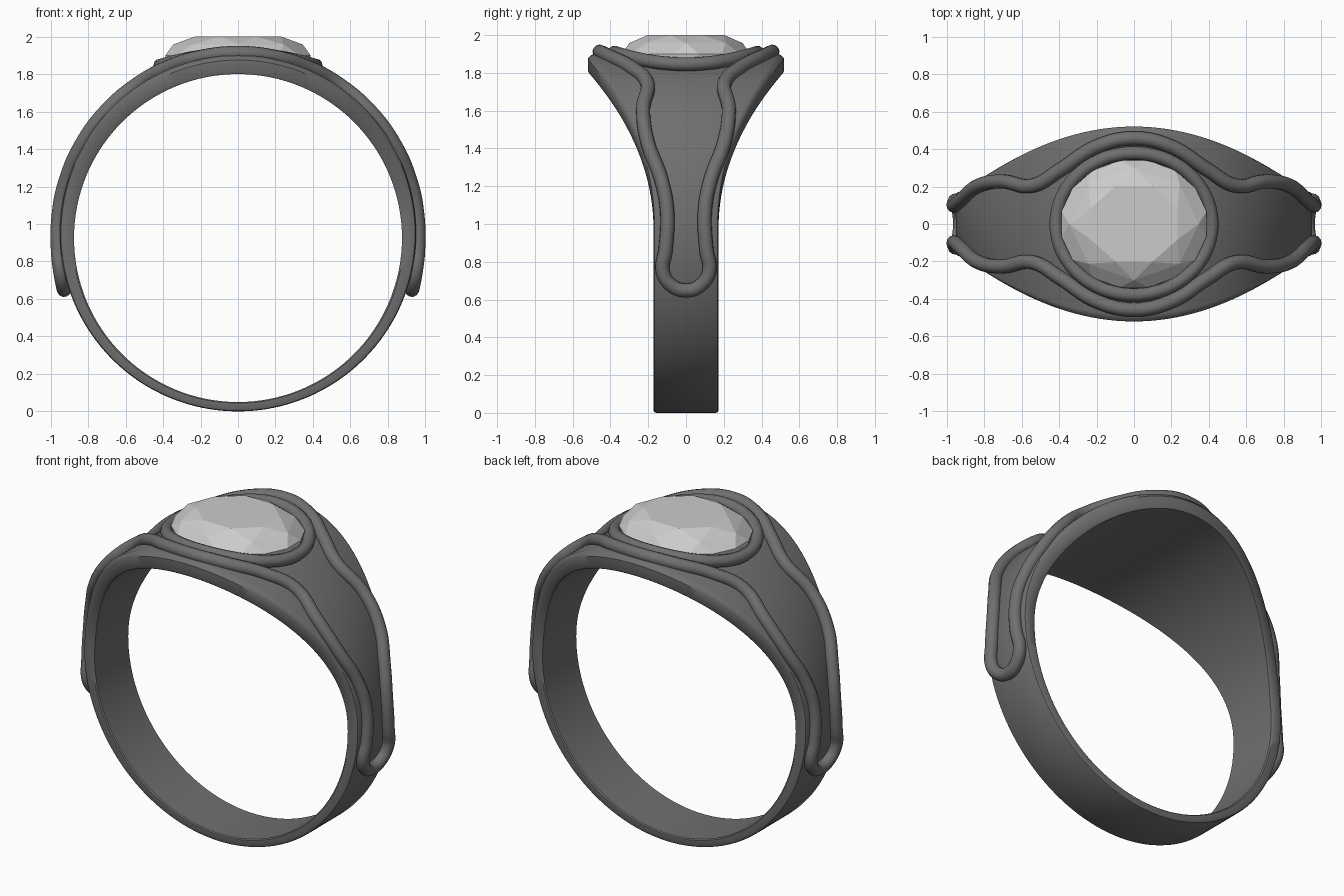
import bpy, bmesh
from math import sin, cos, pi, radians, sqrt

if "Cube" in bpy.data.objects:
    bpy.data.objects.remove(bpy.data.objects["Cube"])


def mesh_object(name, bm, smooth=True):
    bmesh.ops.recalc_face_normals(bm, faces=bm.faces[:])
    me = bpy.data.meshes.new(name)
    bm.to_mesh(me)
    bm.free()
    ob = bpy.data.objects.new(name, me)
    bpy.context.collection.objects.link(ob)
    if smooth:
        bpy.ops.object.select_all(action='DESELECT')
        ob.select_set(True)
        bpy.context.view_layer.objects.active = ob
        bpy.ops.object.shade_smooth_by_angle(angle=radians(35))
    return ob


def tube(name, points, radius, res):
    """Closed round wire through the given points, converted to a mesh."""
    cu = bpy.data.curves.new(name, 'CURVE')
    cu.dimensions = '3D'
    cu.bevel_depth = radius
    cu.bevel_resolution = 4
    cu.resolution_u = res
    sp = cu.splines.new('BEZIER')
    sp.bezier_points.add(len(points) - 1)
    for bp, p in zip(sp.bezier_points, points):
        bp.co = p
        bp.handle_left_type = bp.handle_right_type = 'AUTO'
    sp.use_cyclic_u = True
    ob = bpy.data.objects.new(name, cu)
    bpy.context.collection.objects.link(ob)
    bpy.ops.object.select_all(action='DESELECT')
    ob.select_set(True)
    bpy.context.view_layer.objects.active = ob
    bpy.ops.object.convert(target='MESH')
    bpy.ops.object.shade_smooth()
    return ob


# Band: chamfered section swept round the finger, widening towards the top
def half_width(t):
    t = abs(t)
    lim = radians(87)
    return 0.172 + (0.348 * cos(t / lim * pi / 2) ** 2 if t < lim else 0)


bm = bmesh.new()
loops = []
N = 128
for i in range(N):
    t = -pi + 2 * pi * i / N
    w = half_width(t)
    inner = (0.875 * sin(t), 0.925 + 0.875 * cos(t))
    outer = (0.95 * sin(t), 0.95 + 0.95 * cos(t))
    flare = 0.02 * (w - 0.172) / 0.348
    section = [(w - 0.006, 0), (w, 0.12), (w, 0.75),
               (w - 0.005 - flare / 2, 0.93), (w - 0.014 - flare, 1)]
    section += [(-y, f) for y, f in reversed(section)]
    loops.append([bm.verts.new((inner[0] + (outer[0] - inner[0]) * f, y,
                                inner[1] + (outer[1] - inner[1]) * f))
                  for y, f in section])
for a, b in zip(loops, loops[1:] + loops[:1]):
    for j in range(len(a)):
        k = (j + 1) % len(a)
        bm.faces.new((a[j], a[k], b[k], b[j]))
mesh_object("band", bm)

# Wavy wire trim: one quadrant as (angle from top, y, distance from centre)
quad = [(0, .457, .962), (12, .412, .962), (24, .29, .962), (34, .205, .962),
        (47, .227, .962), (60, .203, .962), (73, .13, .962), (83, .10, .962),
        (95, .108, .965), (102, .123, .97), (106.5, .075, .975), (108, 0, .976)]
right = quad + [(a, -y, r) for a, y, r in quad[-2::-1]]
path = right + [(-a, y, r) for a, y, r in right[-2:0:-1]]
tube("wire_trim", [(r * sin(radians(a)), y, 0.95 + r * cos(radians(a)))
                   for a, y, r in path], 0.038, 8)

# Bezel wire that sags over the curved band
bezel = []
for i in range(24):
    t = 2 * pi * i / 24
    x = 0.415 * cos(t)
    bezel.append((x, 0.378 * sin(t), 1.908 - 0.36 * x * x))
tube("bezel", bezel, 0.036, 4)

# Faceted oval gem: table, crown, girdle and shallow base
bm = bmesh.new()
for n, turn, rx, ry, z in [(8, .5, .25, .22, 2.0), (8, 0, .345, .30, 1.958),
                           (16, .5, .395, .345, 1.90), (16, .5, .39, .34, 1.87)]:
    for i in range(n):
        t = 2 * pi * (i + turn) / n
        bm.verts.new((rx * cos(t), ry * sin(t), z))
bm.verts.new((0, 0, 1.83))
bmesh.ops.convex_hull(bm, input=bm.verts[:])
bmesh.ops.dissolve_limit(bm, angle_limit=radians(1), verts=bm.verts[:], edges=bm.edges[:])
gem = mesh_object("gem", bm, smooth=False)
mat = bpy.data.materials.new("pale_stone")
mat.diffuse_color = (0.75, 0.75, 0.75, 1)
mat.use_nodes = True
mat.node_tree.nodes["Principled BSDF"].inputs["Base Color"].default_value = mat.diffuse_color
gem.data.materials.append(mat)
metal = bpy.data.materials.new("dark_metal")
metal.diffuse_color = (0.16, 0.16, 0.16, 1)
metal.use_nodes = True
metal.node_tree.nodes["Principled BSDF"].inputs["Base Color"].default_value = metal.diffuse_color
for name in ("band", "wire_trim", "bezel"):
    me = bpy.data.objects[name].data
    me.materials.clear()
    me.materials.append(metal)
